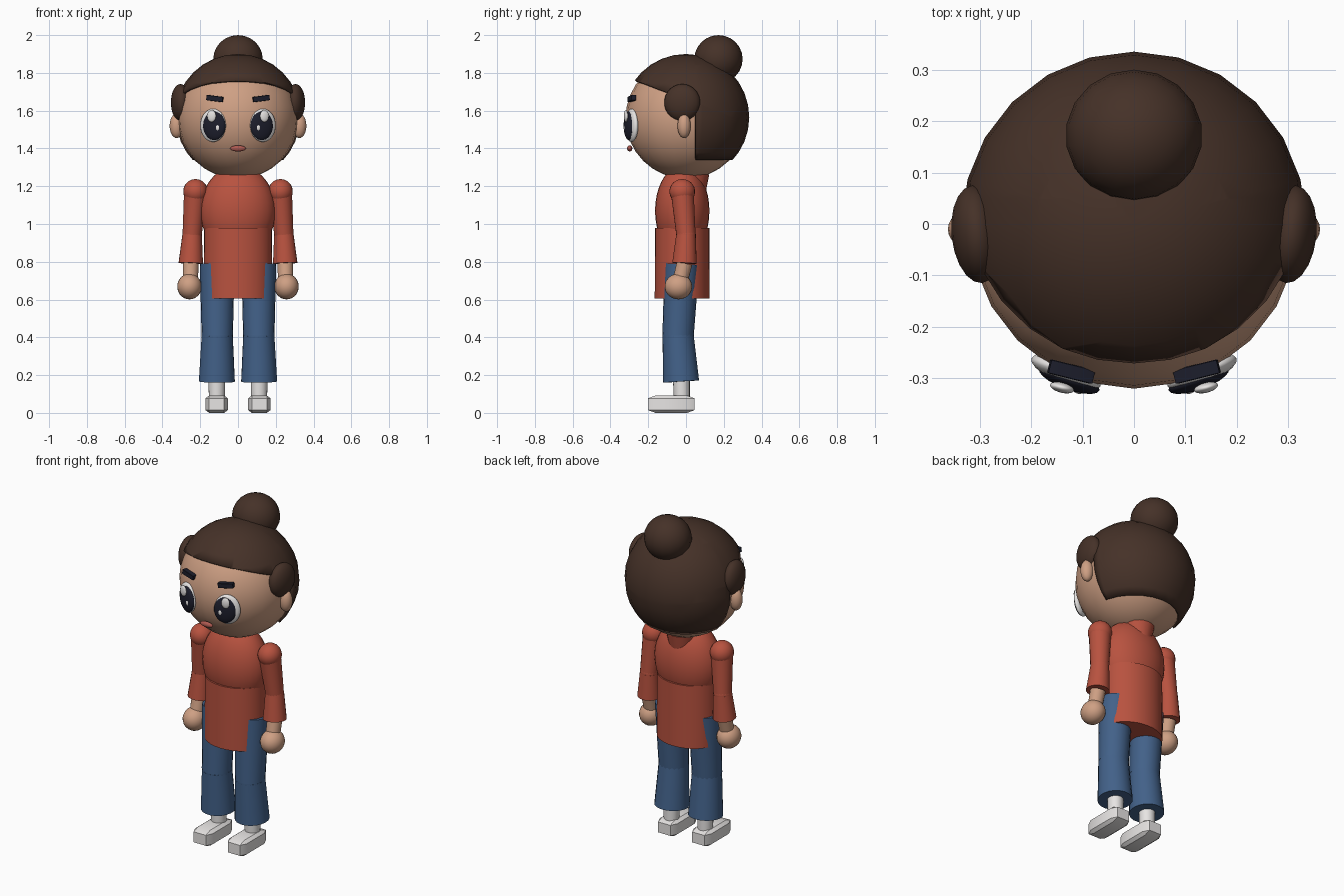
import bpy, bmesh
from math import radians
from mathutils import Vector, Matrix

old = bpy.data.objects.get("Cube")
if old:
    bpy.data.objects.remove(old, do_unlink=True)


def material(name, *rgb):
    m = bpy.data.materials.new(name)
    m.use_nodes = True
    m.diffuse_color = (*rgb, 1)
    bsdf = next(n for n in m.node_tree.nodes if n.type == 'BSDF_PRINCIPLED')
    bsdf.inputs["Base Color"].default_value = (*rgb, 1)
    return m


skin = material("skin", 0.62, 0.35, 0.23)
brown = material("brown hair", 0.06, 0.031, 0.021)
red = material("red knit", 0.48, 0.085, 0.05)
denim = material("blue denim", 0.055, 0.12, 0.25)
white = material("white", 0.8, 0.78, 0.77)
dark = material("dark navy", 0.012, 0.013, 0.025)
lip = material("lip pink", 0.42, 0.1, 0.08)


def finish(name, bm, mat, angle=40):
    mesh = bpy.data.meshes.new(name)
    bm.to_mesh(mesh)
    bm.free()
    mesh.materials.append(mat)
    ob = bpy.data.objects.new(name, mesh)
    bpy.context.scene.collection.objects.link(ob)
    bpy.ops.object.select_all(action='DESELECT')
    bpy.context.view_layer.objects.active = ob
    ob.select_set(True)
    if angle:
        bpy.ops.object.shade_smooth_by_angle(angle=radians(angle))
    return ob


def place(bm, loc, size, turn=0, roll=0):
    m = (Matrix.Translation(loc) @ Matrix.Rotation(radians(turn), 4, 'Z')
         @ Matrix.Rotation(radians(roll), 4, 'Y') @ Matrix.Diagonal((*size, 1)))
    bmesh.ops.transform(bm, matrix=m, verts=bm.verts)


def ball(name, mat, loc, size, turn=0, segs=20):
    bm = bmesh.new()
    bmesh.ops.create_uvsphere(bm, u_segments=segs, v_segments=segs * 2 // 3, radius=1)
    place(bm, loc, size, turn)
    return finish(name, bm, mat, 60)


def box(name, mat, loc, size, bevel, turn=0, roll=0):
    bm = bmesh.new()
    bmesh.ops.create_cube(bm, size=2)
    bmesh.ops.bevel(bm, geom=bm.edges[:], offset=bevel, segments=1, affect='EDGES')
    place(bm, loc, size, turn, roll)
    return finish(name, bm, mat, 30)


def limb(name, mat, start, end, r1, r2, squash=1, segs=20):
    """Tapered tube from start down to end."""
    a, b = Vector(start), Vector(end)
    bm = bmesh.new()
    bmesh.ops.create_cone(bm, cap_ends=True, segments=segs, radius1=r1, radius2=r2,
                          depth=(b - a).length)
    rot = (b - a).to_track_quat('Z', 'Y').to_matrix().to_4x4()
    m = Matrix.Translation((a + b) / 2) @ rot
    bmesh.ops.transform(bm, matrix=m, verts=bm.verts)
    if squash != 1:
        mid = (a.y + b.y) / 2
        for v in bm.verts:
            v.co.y = mid + (v.co.y - mid) * squash
    return finish(name, bm, mat)


# Head
ball("head", skin, (0, 0, 1.56), (0.32, 0.32, 0.32), segs=24)
ball("mouth", lip, (0, -0.298, 1.4), (0.042, 0.014, 0.016))

# Hair cap: a shell cut along a sloping hairline, behind the ears and at the nape
bm = bmesh.new()
bmesh.ops.create_uvsphere(bm, u_segments=24, v_segments=16, radius=0.335)
place(bm, (0, 0, 1.565), (1, 1, 1))
hairline, slope = Vector((0, -0.27, 1.76)), Vector((0, 0.37, 1)).normalized()
behind, nape = Vector((0, 0.05, 0)), Vector((0, 0, 1.34))
for point, normal in ((hairline, slope), (behind, Vector((0, 1, 0))), (nape, Vector((0, 0, 1)))):
    bmesh.ops.bisect_plane(bm, geom=bm.verts[:] + bm.edges[:] + bm.faces[:],
                           plane_co=point, plane_no=normal)
bare = []
for f in bm.faces:
    c = f.calc_center_median()
    crown = (c - hairline).dot(slope) > 0
    back = c.y > behind.y and c.z > nape.z
    if not (crown or back):
        bare.append(f)
bmesh.ops.delete(bm, geom=bare, context='FACES')
hair = finish("hair_cap", bm, brown, 50)
shell = hair.modifiers.new("thickness", 'SOLIDIFY')
shell.thickness = 0.012
ball("hair_bun", brown, (0, 0.172, 1.873), (0.133, 0.128, 0.127), segs=18)

# Torso and tunic
ball("upper_torso", red, (0, -0.02, 1.07), (0.2, 0.144, 0.24), segs=28)
limb("tunic_skirt", red, (0, -0.02, 0.98), (0, -0.02, 0.605), 0.18, 0.182, 0.8, 32)
limb("collar", red, (0, 0.035, 1.17), (0, 0.035, 1.262), 0.07, 0.088)

for side, s in (("left", 1), ("right", -1)):
    # Ears and hair puffs
    ball(side + "_ear", skin, (s * 0.325, -0.01, 1.52), (0.037, 0.035, 0.065))
    ball(side + "_hair_puff", brown, (s * 0.305, -0.02, 1.643), (0.05, 0.096, 0.098), -s * 6)

    # Eyes and brows
    ball(side + "_eye", white, (s * 0.132, -0.288, 1.522), (0.073, 0.024, 0.088), s * 22)
    ball(side + "_iris", dark, (s * 0.126, -0.302, 1.52), (0.063, 0.02, 0.076), s * 20)
    ball(side + "_eye_shine", white, (s * 0.14, -0.318, 1.572), (0.024, 0.01, 0.032), s * 14)
    ball(side + "_eye_spark", white, (s * 0.108, -0.322, 1.51), (0.012, 0.008, 0.018), s * 14)
    box(side + "_brow", dark, (s * 0.122, -0.287, 1.664), (0.044, 0.014, 0.014), 0.1,
        s * 14, -s * 7)

    # Arm: sleeve sections, wrist and hand
    shoulder, elbow = (s * 0.225, -0.02, 1.172), (s * 0.243, 0.0, 0.94)
    cuff, wrist = (s * 0.25, -0.008, 0.792), (s * 0.252, -0.03, 0.7)
    ball(side + "_shoulder", red, shoulder, (0.065, 0.068, 0.066))
    limb(side + "_upper_sleeve", red, shoulder, elbow, 0.061, 0.051)
    ball(side + "_elbow", red, elbow, (0.052, 0.052, 0.052))
    limb(side + "_lower_sleeve", red, elbow, cuff, 0.052, 0.065)
    limb(side + "_wrist", skin, cuff, wrist, 0.042, 0.04)
    ball(side + "_hand", skin, (s * 0.257, -0.04, 0.669), (0.065, 0.073, 0.068))

    # Leg: trouser sections, ankle and shoe
    hip, knee, hem = (s * 0.11, -0.022, 0.788), (s * 0.11, -0.042, 0.41), (s * 0.112, -0.026, 0.166)
    limb(side + "_thigh", denim, hip, knee, 0.092, 0.083)
    ball(side + "_knee", denim, knee, (0.083, 0.083, 0.083))
    limb(side + "_shin", denim, knee, hem, 0.083, 0.096)
    limb(side + "_ankle", white, (s * 0.112, -0.025, 0.2), (s * 0.112, -0.022, 0.07), 0.045, 0.042)
    box(side + "_shoe", white, (s * 0.113, -0.078, 0.046), (0.059, 0.123, 0.046), 0.32)
